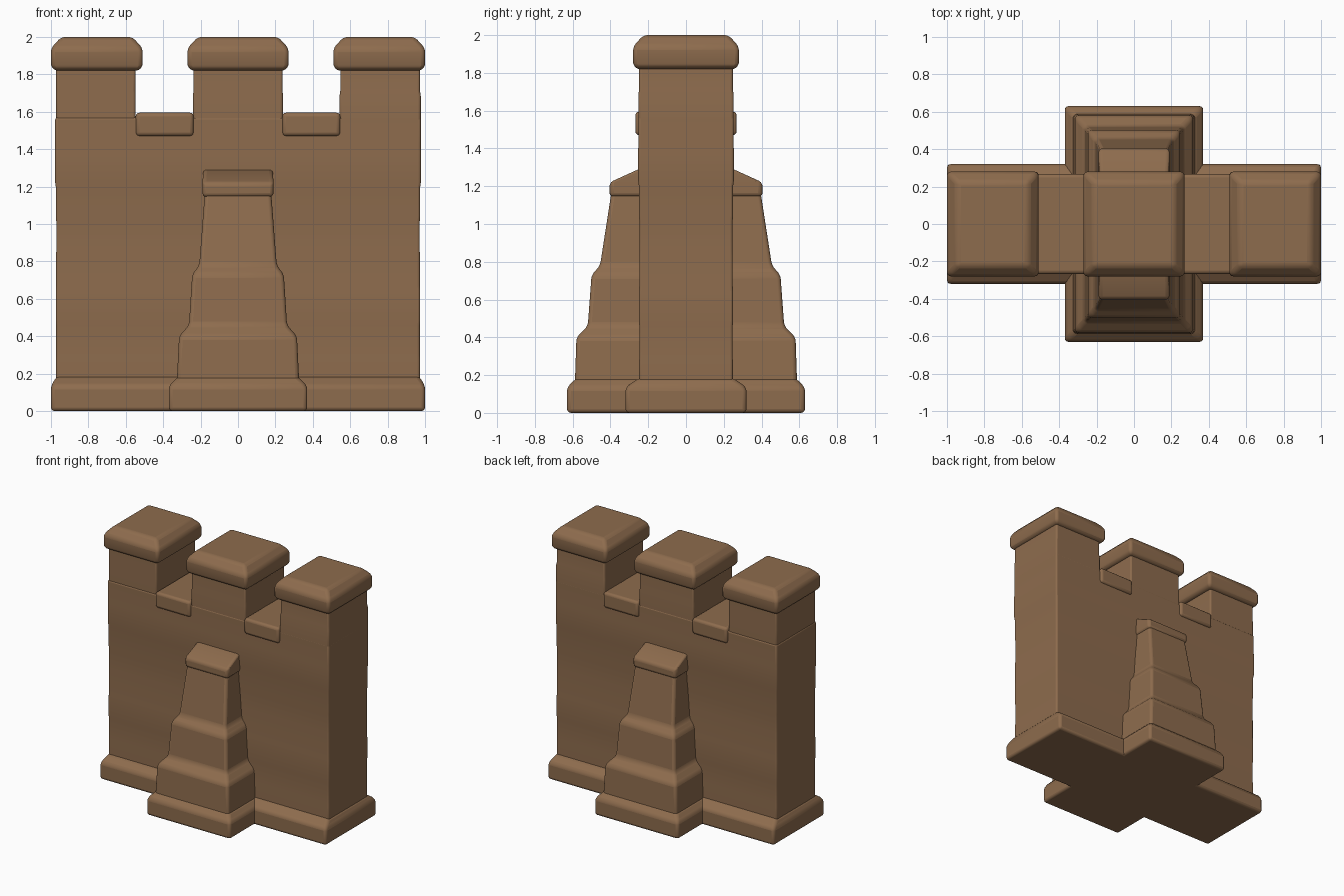
import bpy
import bmesh
import random

random.seed(4)
cube = bpy.data.objects.get("Cube")
if cube:
    bpy.data.objects.remove(cube, do_unlink=True)

stone = bpy.data.materials.new("brown stone")
stone.use_nodes = True
colour = (0.27, 0.15, 0.075, 1)
stone.diffuse_color = colour
stone.node_tree.nodes["Principled BSDF"].inputs["Base Color"].default_value = colour


def loft(name, rings, x=0, bevel=0.02):
    """Stack rectangles (half width, half depth, height) into one rounded solid."""
    bm = bmesh.new()
    loops = [[bm.verts.new((x + sx * w, sy * d, z))
              for sx, sy in ((-1, -1), (1, -1), (1, 1), (-1, 1))]
             for w, d, z in rings]
    bm.faces.new(loops[0][::-1])
    bm.faces.new(loops[-1])
    for low, high in zip(loops, loops[1:]):
        for i in range(4):
            j = (i + 1) % 4
            bm.faces.new((low[i], low[j], high[j], high[i]))
    mesh = bpy.data.meshes.new(name)
    bm.to_mesh(mesh)
    bm.free()
    mesh.materials.append(stone)
    obj = bpy.data.objects.new(name, mesh)
    bpy.context.collection.objects.link(obj)
    mod = obj.modifiers.new("Rounded edges", "BEVEL")
    mod.width = bevel
    mod.segments = 3
    mod.limit_method = "ANGLE"
    bpy.ops.object.select_all(action="DESELECT")
    obj.select_set(True)
    bpy.context.view_layer.objects.active = obj
    bpy.ops.object.shade_smooth_by_angle()
    return obj


def courses(w, d, bottom, top, count):
    """Rings for a shaft of slightly uneven stone courses."""
    step = (top - bottom) / count
    rings = []
    for i in range(count):
        o = random.uniform(-0.004, 0.004)
        z = bottom + i * step
        rings += [(w + o, d + o, z + 0.015), (w + o, d + o, z + step - 0.015)]
    return rings


# Wall and its plinth
loft("wall", courses(0.975, 0.25, 0.1, 1.585, 8), bevel=0.012)
loft("wall_plinth", [(1, 0.32, 0), (1, 0.32, 0.135), (0.97, 0.25, 0.185)])

# Battlements with chamfered capstones
for name, x, w in (("left", 0.76, 0.215), ("middle", 0, 0.24), ("right", -0.76, 0.215)):
    loft(name + "_merlon", courses(w, 0.25, 1.5, 1.9, 2), x, 0.012)
    cx = 0.755 * (x > 0) - 0.755 * (x < 0)
    cw = w + 0.03
    loft(name + "_capstone", [(cw - 0.015, 0.265, 1.82), (cw, 0.28, 1.85),
                              (cw, 0.28, 1.94), (cw - 0.055, 0.225, 2)], cx)

# Sills in the gaps between the battlements
for name, x in (("left", 0.392), ("right", -0.392)):
    loft(name + "_sill", [(0.155, 0.268, 1.47), (0.155, 0.268, 1.595)], x)

# Stepped buttress, projecting from both front and back
loft("buttress_plinth", [(0.37, 0.63, 0), (0.37, 0.63, 0.135), (0.32, 0.58, 0.185)])
loft("buttress", [(0.33, 0.59, 0.1), (0.315, 0.58, 0.4), (0.262, 0.52, 0.46),
                  (0.245, 0.5, 0.73), (0.207, 0.455, 0.78), (0.175, 0.39, 1.2)])
loft("buttress_cap", [(0.19, 0.405, 1.145), (0.19, 0.405, 1.22), (0.185, 0.24, 1.295)])
